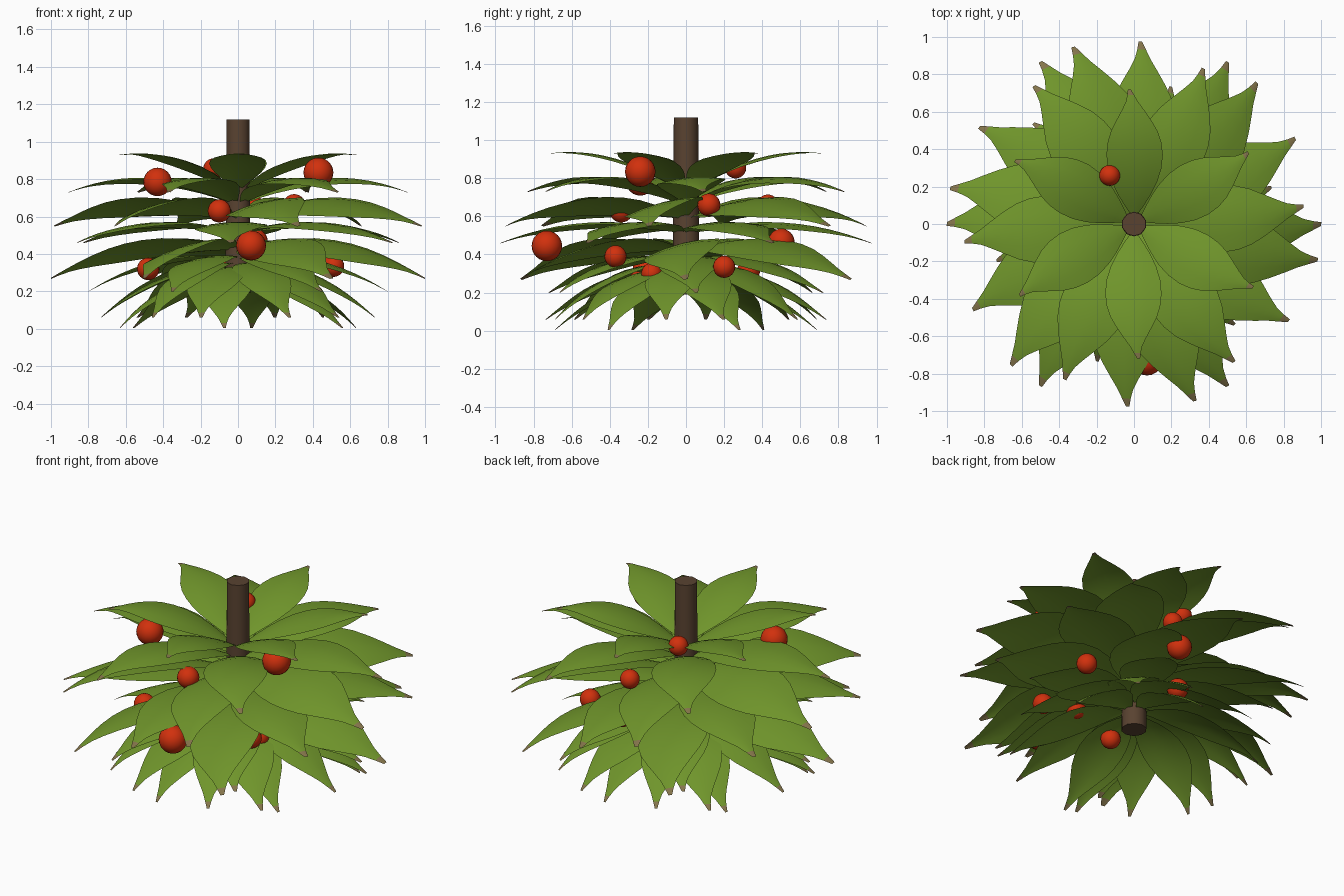
import bpy, bmesh, math
from mathutils import Vector

if "Cube" in bpy.data.objects:
    bpy.data.objects.remove(bpy.data.objects["Cube"])


def mat(name, rgb):
    m = bpy.data.materials.new(name)
    m.diffuse_color = (*rgb, 1)
    m.use_nodes = True
    m.node_tree.nodes["Principled BSDF"].inputs["Base Color"].default_value = m.diffuse_color
    return m


GREEN = mat("leaf_green", (0.16, 0.30, 0.024))
TIP = mat("dry_tip", (0.23, 0.175, 0.07))
BARK = mat("bark_brown", (0.10, 0.055, 0.030))
RED = mat("berry_red", (0.64, 0.030, 0.004))

# Leaf outline: (fraction along leaf, half width as fraction of full width)
OUTLINE = [(0, .12), (.08, .36), (.16, .58), (.26, .8), (.37, .95), (.48, 1.0), (.58, .95),
           (.67, .82), (.76, .60), (.84, .38), (.90, .22), (.955, .12), (1, .05)]
ROOT = 0.05


def leaf_tier(name, tip_r, tip_z, base_z, rise, phase, width, roll, count=6):
    """Ring of arched, slightly rolled leaves; height follows a parabola from trunk to tip."""
    bm = bmesh.new()
    length = tip_r - ROOT
    for k in range(count):
        a = math.radians(phase + k * 360 / count) - 0.045
        out = Vector((math.cos(a), math.sin(a), 0))
        side = Vector((-math.sin(a), math.cos(a), 0))
        rows = []
        for t, w in OUTLINE:
            z = base_z + rise * t + (tip_z - base_z - rise) * t * t
            hook = 0.045 * tip_r * t ** 6          # tip bends sideways
            row = []
            for u in (-1, -.5, 0, .5, 1):
                half = w * width * length
                p = out * (ROOT + t * length) + side * (u * half + hook)
                # edges curl down a little, whole blade rolls about its axis
                p.z = z - 0.12 * half * u * u + math.tan(math.radians(roll)) * half * u
                row.append(bm.verts.new(p))
            rows.append(row)
        for i in range(len(rows) - 1):
            for j in range(4):
                f = bm.faces.new((rows[i][j], rows[i + 1][j], rows[i + 1][j + 1], rows[i][j + 1]))
                f.smooth = True
                f.material_index = 1 if OUTLINE[i][0] >= .95 else 0
    me = bpy.data.meshes.new(name)
    bm.to_mesh(me)
    bm.free()
    me.materials.append(GREEN)
    me.materials.append(TIP)
    bpy.context.collection.objects.link(bpy.data.objects.new(name, me))


# Leaf tiers, top to bottom: tip radius, tip z, base z, initial rise, tip angle, width, roll
TIERS = [
    (.72, .93, .75, .45, 32, .225, 0),
    (.91, .73, .68, .45, 6, .21, 4),
    (1.0, .55, .60, .35, 49, .21, 14),
    (.975, .46, .52, .25, 28, .21, 3),
    (1.0, .27, .43, .22, 0, .21, 14),
    (.80, .20, .38, .12, 4, .21, 4),
    (.74, .06, .35, .06, 52, .21, 4),
    (.76, .06, .33, .05, 15, .21, 4),
    (.69, .005, .30, .02, 24, .21, 4),
]
for n, tier in enumerate(TIERS):
    leaf_tier(f"leaf_tier_{n + 1}", *tier)

# Trunk, slightly wider at the foot
bpy.ops.mesh.primitive_cone_add(vertices=10, radius1=.071, radius2=.064, depth=.93, location=(0, 0, .655))
trunk = bpy.context.object
trunk.name = "trunk"
trunk.data.materials.append(BARK)
bpy.ops.object.shade_smooth_by_angle(angle=math.radians(45))

# Berries: x, y, z, radius
BERRIES = [
    (.43, -.24, .835, .08), (-.43, -.24, .785, .076), (-.13, .26, .855, .056),
    (-.10, -.34, .63, .062), (.30, .12, .66, .06), (.07, -.73, .445, .08),
    (.09, .50, .465, .07), (.51, .20, .335, .058), (.35, -.37, .39, .058),
    (-.48, -.22, .32, .06), (-.04, -.25, .255, .056), (-.04, .33, .32, .06),
    (.08, .43, .66, .055), (.27, -.18, .30, .055),
]
for n, (x, y, z, r) in enumerate(BERRIES):
    bpy.ops.mesh.primitive_uv_sphere_add(segments=20, ring_count=12, radius=r, location=(x, y, z))
    berry = bpy.context.object
    berry.name = f"berry_{n + 1}"
    berry.data.materials.append(RED)
    bpy.ops.object.shade_smooth()
